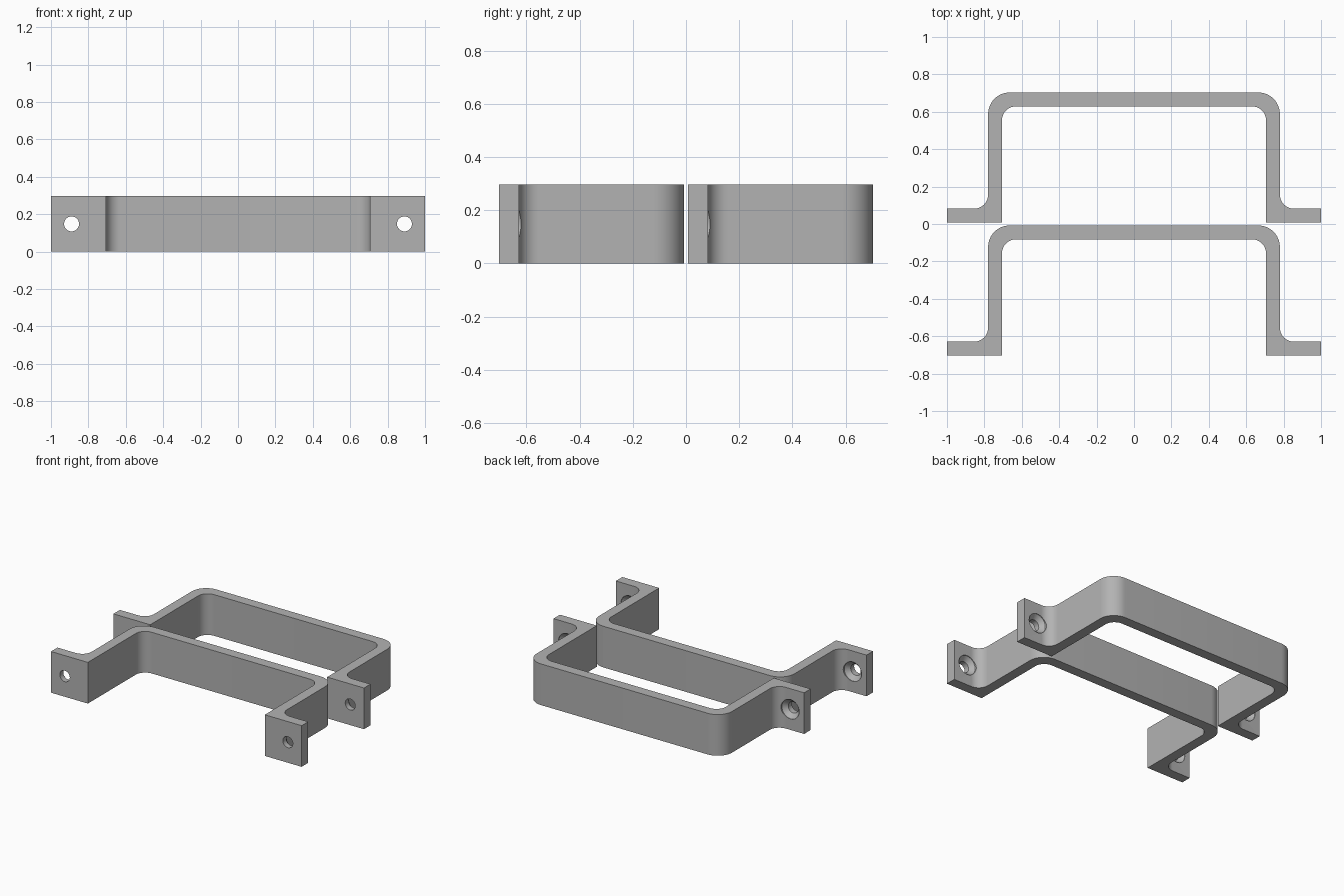
import bpy, bmesh, math
from mathutils import Matrix

if "Cube" in bpy.data.objects:
    bpy.data.objects.remove(bpy.data.objects["Cube"])

DEPTH, HEIGHT, THICK = 0.695, 0.297, 0.074   # bracket size in y, z and strip thickness
WALL = 0.78                                  # outer face of the side walls
HOLE_X = 0.89

grey = bpy.data.materials.new("grey plastic")
grey.diffuse_color = (0.45, 0.45, 0.45, 1)
grey.use_nodes = True
grey.node_tree.nodes["Principled BSDF"].inputs["Base Color"].default_value = grey.diffuse_color


def arc(cx, cy, r, a0, a1, n=12):
    angles = [math.radians(a0 + (a1 - a0) * i / n) for i in range(n + 1)]
    return [(cx + r * math.cos(a), cy + r * math.sin(a)) for a in angles]


def finish(bm, name):
    bmesh.ops.recalc_face_normals(bm, faces=bm.faces)
    mesh = bpy.data.meshes.new(name)
    bm.to_mesh(mesh)
    bm.free()
    mesh.materials.append(grey)
    obj = bpy.data.objects.new(name, mesh)
    bpy.context.collection.objects.link(obj)
    return obj


def screw_cutter(y0):
    """Through hole with a countersink on the rear of each flange."""
    profile = [(0, -0.05), (0.04, -0.05), (0.04, THICK - 0.034),
               (0.07, THICK - 0.004), (0.07, 0.2), (0, 0.2)]
    bm = bmesh.new()
    for side in (-1, 1):
        centre = (side * HOLE_X, y0, HEIGHT / 2)
        rings, n = [], 32
        for r, y in profile[1:-1]:
            rings.append([bm.verts.new((centre[0] + r * math.cos(2 * math.pi * i / n), y0 + y,
                                        centre[2] + r * math.sin(2 * math.pi * i / n)))
                          for i in range(n)])
        for a, b in zip(rings, rings[1:]):
            for i in range(n):
                j = (i + 1) % n
                bm.faces.new((a[i], a[j], b[j], b[i]))
        bm.faces.new(rings[0])
        bm.faces.new(rings[-1])
    return finish(bm, "screw_cutter")


def bracket(name, y0):
    # right half of the outline, then its mirror image
    inner = WALL - THICK
    half = arc(inner - 0.075, DEPTH - THICK - 0.075, 0.075, 90, 0)
    half += [(inner, 0), (1, 0), (1, THICK)]
    half += arc(WALL + 0.075, THICK + 0.075, 0.075, 270, 180)
    half += arc(WALL - 0.115, DEPTH - 0.115, 0.115, 0, 90)
    outline = half + [(-x, y) for x, y in reversed(half)]
    bm = bmesh.new()
    face = bm.faces.new([bm.verts.new((x, y + y0, 0)) for x, y in outline])
    top = bmesh.ops.extrude_face_region(bm, geom=[face])
    bmesh.ops.translate(bm, vec=(0, 0, HEIGHT),
                        verts=[v for v in top["geom"] if isinstance(v, bmesh.types.BMVert)])
    obj = finish(bm, name)

    # cut the screw holes
    cutter = screw_cutter(y0)
    mod = obj.modifiers.new("screw holes", 'BOOLEAN')
    mod.operation, mod.solver, mod.object = 'DIFFERENCE', 'EXACT', cutter
    bpy.ops.object.select_all(action='DESELECT')
    bpy.context.view_layer.objects.active = obj
    obj.select_set(True)
    bpy.ops.object.modifier_apply(modifier=mod.name)
    bpy.data.objects.remove(cutter)
    bpy.ops.object.shade_smooth_by_angle(angle=math.radians(30))


bracket("front_bracket", -0.703)
bracket("rear_bracket", 0.008)
